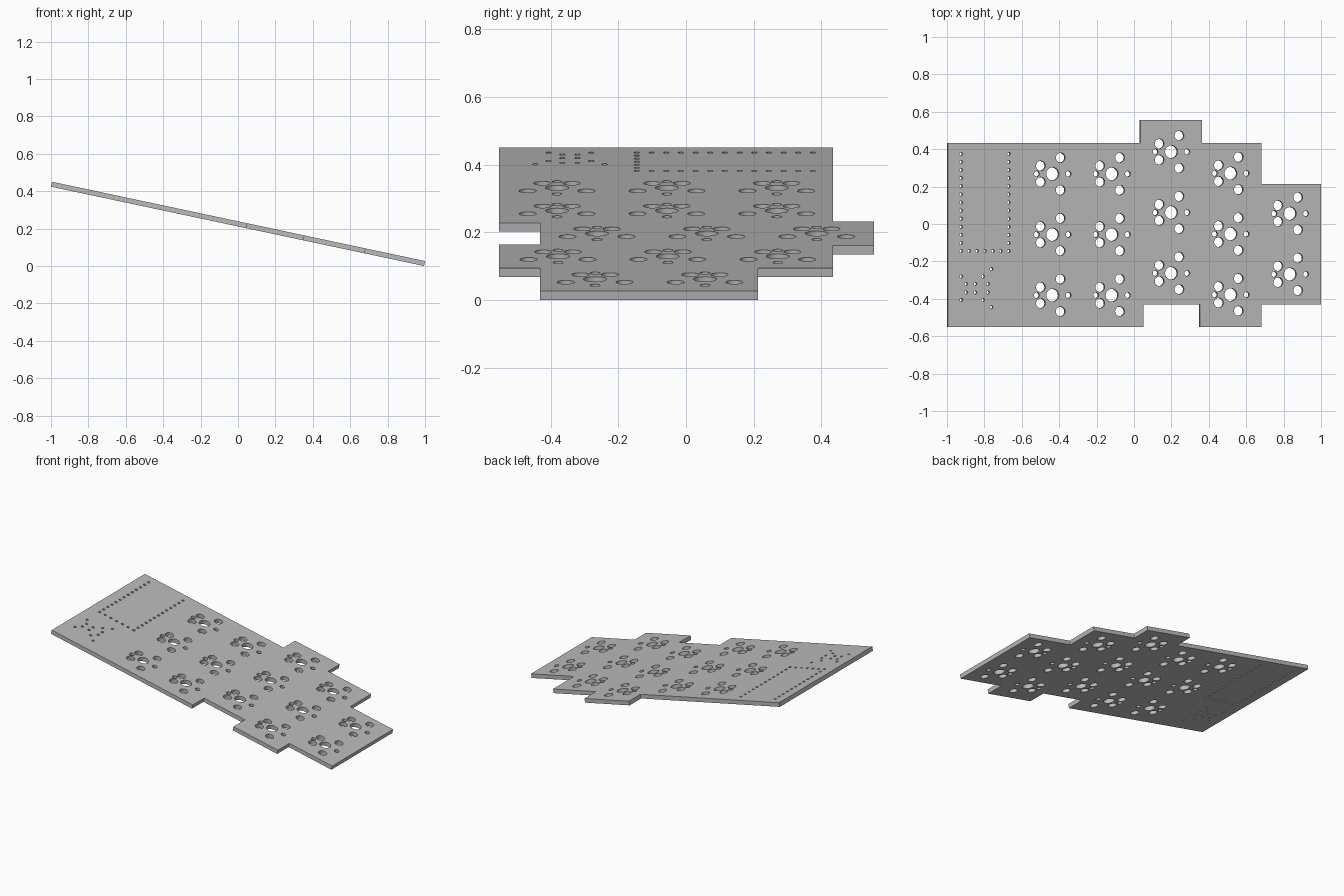
import bpy, bmesh, math
from mathutils import Matrix

cube = bpy.data.objects.get("Cube")
if cube:
    bpy.data.objects.remove(cube, do_unlink=True)

TILT = math.radians(12)
THICK = 0.027
MM = 1 / 58.6           # board millimetre in scene units
PITCH = 0.3245          # spacing of the key switches
HALF = (1 - THICK / 2 * math.sin(TILT)) / math.cos(TILT)


def flat(x):
    """Plan position to position along the tilted board."""
    return x / math.cos(TILT)


curve = bpy.data.curves.new("board_profile", "CURVE")
curve.dimensions = "2D"
curve.fill_mode = "BOTH"
curve.extrude = THICK / 2


def loop(points):
    spline = curve.splines.new("POLY")
    spline.points.add(len(points) - 1)
    for p, (x, y) in zip(spline.points, points):
        p.co = (x, y, 0, 1)
    spline.use_cyclic_u = True


def hole(x, y, r, sides):
    steps = [2 * math.pi * i / sides for i in range(sides)]
    loop([(x + r * math.cos(a), y + r * math.sin(a)) for a in steps])


# Stepped board outline
outline = [(-HALF, 0.434), (flat(0.032), 0.434), (flat(0.032), 0.555), (flat(0.362), 0.555),
           (flat(0.362), 0.434), (flat(0.68), 0.434), (flat(0.68), 0.213), (HALF, 0.213),
           (HALF, -0.431), (flat(0.68), -0.431), (flat(0.68), -0.552), (flat(0.35), -0.552),
           (flat(0.35), -0.431), (flat(0.048), -0.431), (flat(0.048), -0.552), (-HALF, -0.552)]
loop(outline)

# Switch holes: centre post, two side pegs and mirrored pin sockets
columns = [(0.268, 3), (0.268, 3), (0.386, 3), (0.271, 3), (0.056, 2)]
for col, (top, rows) in enumerate(columns):
    x = flat(-0.438) + col * PITCH
    for row in range(rows):
        y = top - row * PITCH
        hole(x, y, 2 * MM, 32)
        for s in (-1, 1):
            hole(x + s * 5.08 * MM, y, 0.875 * MM, 20)
            hole(x - 3.81 * MM, y + s * 2.54 * MM, 1.5 * MM, 28)
            hole(x + 2.54 * MM, y + s * 5.08 * MM, 1.5 * MM, 28)

# Controller pin holes: two long rows joined by a short one
pin = 2.54 * MM
left = flat(-0.927)
for i in range(13):
    for x in (left, left + 6 * pin):
        hole(x, 0.375 - i * pin, 0.5 * MM, 12)
for i in range(1, 6):
    hole(left + i * pin, 0.375 - 12 * pin, 0.5 * MM, 12)

# Audio jack holes, mirrored about the jack's centre line
jack = [(-0.926, 0.063), (-0.81, 0.063), (-0.9, 0.0225), (-0.851, 0.0225),
        (-0.784, 0.0225), (-0.765, 0.102)]
for x, dy in jack:
    for s in (-1, 1):
        hole(flat(x), -0.343 + s * dy, 0.5 * MM, 12)

# Turn the filled profile into one solid mesh
helper = bpy.data.objects.new("profile_helper", curve)
bpy.context.collection.objects.link(helper)
bpy.context.view_layer.update()
mesh = bpy.data.meshes.new_from_object(helper.evaluated_get(bpy.context.evaluated_depsgraph_get()))
bpy.data.objects.remove(helper, do_unlink=True)
bm = bmesh.new()
bm.from_mesh(mesh)
bmesh.ops.remove_doubles(bm, verts=bm.verts, dist=0.0002)
bmesh.ops.recalc_face_normals(bm, faces=bm.faces)

# Tilt the board and rest its low edge on the ground
bm.transform(Matrix.Rotation(TILT, 4, "Y"))
low = min(v.co.z for v in bm.verts)
bm.transform(Matrix.Translation((0, 0, -low)))
bm.to_mesh(mesh)
bm.free()

board = bpy.data.objects.new("circuit_board", mesh)
bpy.context.collection.objects.link(board)
grey = bpy.data.materials.new("board_grey")
grey.use_nodes = True
colour = (0.5, 0.5, 0.5, 1)
grey.diffuse_color = colour
grey.node_tree.nodes["Principled BSDF"].inputs["Base Color"].default_value = colour
mesh.materials.clear()
mesh.materials.append(grey)

# Smooth hole walls, sharp rims
bpy.context.view_layer.objects.active = board
board.select_set(True)
bpy.ops.object.shade_smooth_by_angle(angle=math.radians(35))
